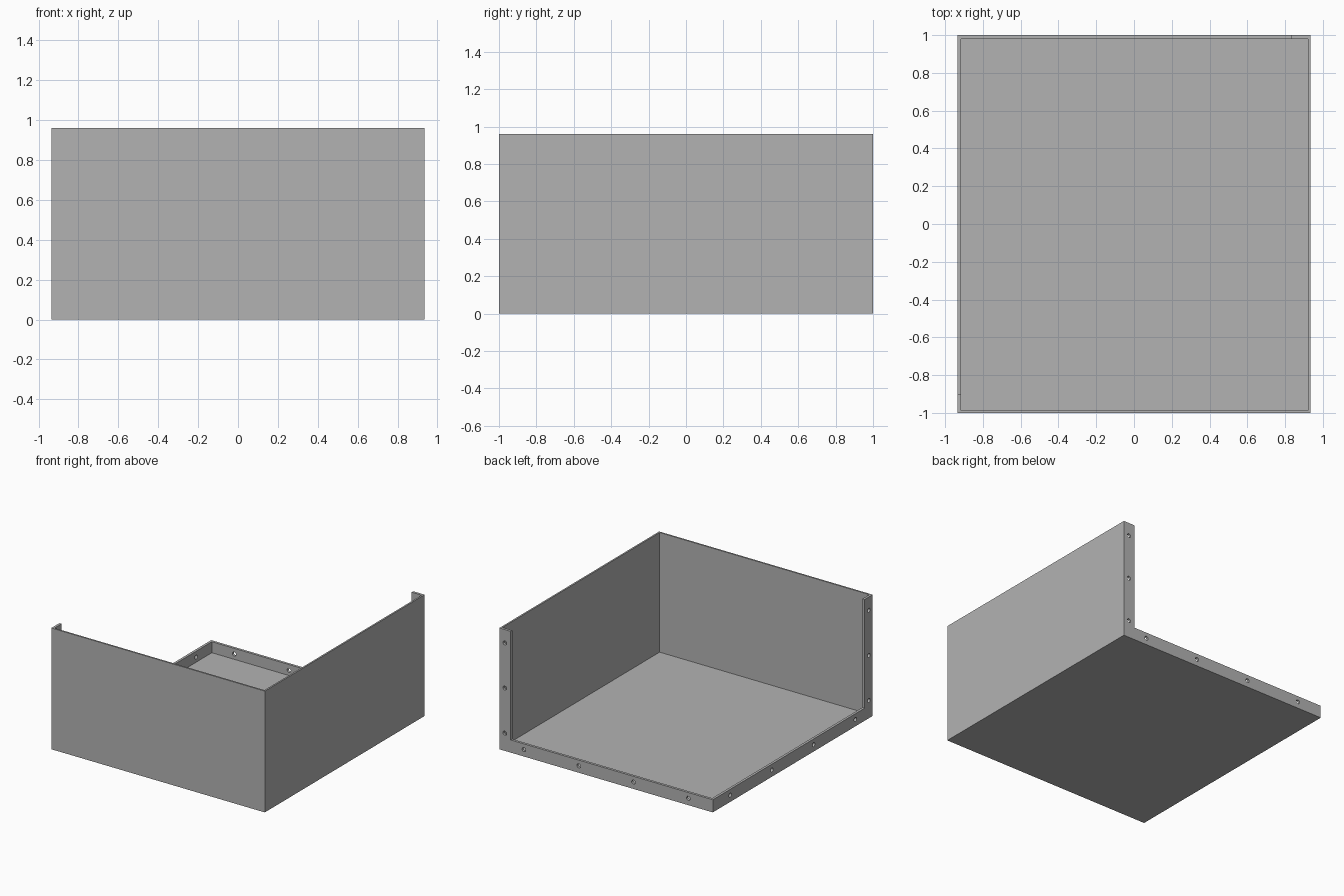
import bpy
from math import pi
from mathutils import Matrix
import bmesh

if "Cube" in bpy.data.objects:
    bpy.data.objects.remove(bpy.data.objects["Cube"], do_unlink=True)

# Main dimensions
W, D, H = 0.935, 1.0, 0.96      # half width, half depth, height
SHEET = 0.013                   # floor and full walls
LIP = 0.02                      # lips and flanges
BAND = 0.1                      # lip height and flange width
HOLE = 0.016

steel = bpy.data.materials.new("plain grey")
steel.use_nodes = True
grey = (0.45, 0.45, 0.45, 1)
steel.diffuse_color = grey
bsdf = next(n for n in steel.node_tree.nodes if n.type == 'BSDF_PRINCIPLED')
bsdf.inputs["Base Color"].default_value = grey


def add_object(name, bm):
    mesh = bpy.data.meshes.new(name)
    bmesh.ops.recalc_face_normals(bm, faces=bm.faces)
    bm.to_mesh(mesh)
    bm.free()
    mesh.materials.append(steel)
    obj = bpy.data.objects.new(name, mesh)
    bpy.context.collection.objects.link(obj)
    return obj


def box(name, lo, hi):
    bm = bmesh.new()
    size = [b - a for a, b in zip(lo, hi)]
    mid = [(a + b) / 2 for a, b in zip(lo, hi)]
    bmesh.ops.create_cube(bm, size=1, matrix=Matrix.Translation(mid) @ Matrix.Diagonal((*size, 1)))
    return add_object(name, bm)


def holes(name, points, axis):
    bm = bmesh.new()
    turn = Matrix.Rotation(pi / 2, 4, axis)
    for p in points:
        bmesh.ops.create_cone(bm, cap_ends=True, segments=20, radius1=HOLE, radius2=HOLE,
                              depth=0.08, matrix=Matrix.Translation(p) @ turn)
    return add_object(name, bm)


def cut(target, cutter):
    cutter.hide_render = True
    mod = target.modifiers.new(cutter.name, 'BOOLEAN')
    mod.operation = 'DIFFERENCE'
    mod.solver = 'EXACT'
    mod.object = cutter
    bpy.context.view_layer.objects.active = target
    bpy.ops.object.modifier_apply(modifier=mod.name)
    bpy.data.objects.remove(cutter, do_unlink=True)


# Solid block hollowed into a thin-walled tray
tray = box("open_corner_enclosure", (-W, -D, 0), (W, D, H))
cut(tray, box("cavity", (-W + LIP, -D + SHEET, SHEET), (W - SHEET, D - LIP, H + 0.2)))

# Back and side openings leave a low lip and one upright flange each
cut(tray, box("back_opening", (-W - 0.2, D - 0.08, BAND), (W - BAND, D + 0.2, H + 0.3)))
cut(tray, box("side_opening", (-W - 0.3, -D + BAND, BAND), (-W + 0.08, D + 0.3, H + 0.4)))

# Fixing holes along the lips and up the flanges
low = BAND / 2 + 0.004
uprights = (0.14, 0.497, 0.854)
steps = (-1.5, -0.5, 0.5, 1.5)
cut(tray, holes("back_holes", [(s * 0.48, D, low) for s in steps]
                + [(W - 0.048, D, z) for z in uprights], 'X'))
cut(tray, holes("side_holes", [(-W, s * 0.522, low) for s in steps]
                + [(-W, -D + 0.048, z) for z in uprights], 'Y'))

# Flat sheet faces with smooth hole walls
bpy.ops.object.select_all(action='DESELECT')
tray.select_set(True)
bpy.context.view_layer.objects.active = tray
bpy.ops.object.shade_smooth_by_angle(angle=0.5)
